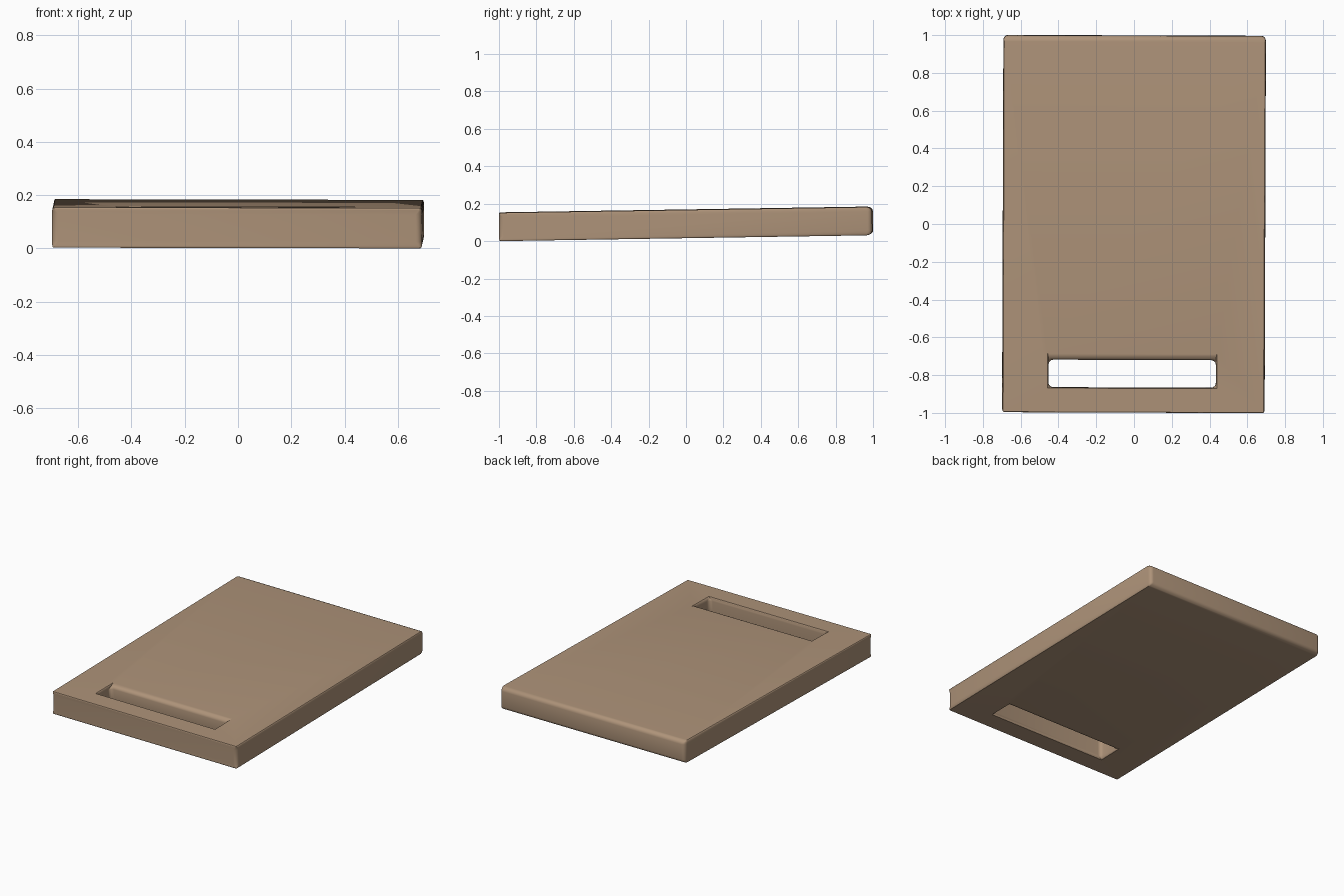
import bpy, bmesh
from math import radians
from mathutils import Matrix, Vector

if "Cube" in bpy.data.objects:
    bpy.data.objects.remove(bpy.data.objects["Cube"])

HALF_T = 0.0755


def ring(bm, x0, x1, y0, y1, z):
    return [bm.verts.new((x, y, z)) for x, y in ((x0, y0), (x1, y0), (x1, y1), (x0, y1))]


# Board: rectangular slab with a handle slot near the front edge
bm = bmesh.new()
levels = []
for z in (-HALF_T, HALF_T):
    levels.append((ring(bm, -0.695, 0.695, -0.998, 0.998, z),
                   ring(bm, -0.450, 0.436, -0.866, -0.719, z)))
(ob, ib), (ot, it) = levels
for i in range(4):
    j = (i + 1) % 4
    bm.faces.new((ot[i], ot[j], it[j], it[i]))   # top
    bm.faces.new((ob[j], ob[i], ib[i], ib[j]))   # underside
    bm.faces.new((ob[i], ob[j], ot[j], ot[i]))   # outer wall
    bm.faces.new((ib[j], ib[i], it[i], it[j]))   # slot wall
bmesh.ops.recalc_face_normals(bm, faces=bm.faces)
mesh = bpy.data.meshes.new("cutting_board")
bm.to_mesh(mesh)
bm.free()
board = bpy.data.objects.new("cutting_board", mesh)
bpy.context.collection.objects.link(board)
bpy.context.view_layer.objects.active = board
board.select_set(True)

# Rounded edges
bev = board.modifiers.new("rounded_edges", 'BEVEL')
bev.width = 0.025
bev.segments = 4
bev.limit_method = 'ANGLE'
bev.angle_limit = radians(40)
bpy.ops.object.modifier_apply(modifier=bev.name)

# Slight lean, resting on the front edge
mesh.transform(Matrix.Rotation(radians(-0.2), 4, 'Z')
               @ Matrix.Rotation(radians(0.12), 4, 'Y')
               @ Matrix.Rotation(radians(0.9), 4, 'X'))
mesh.transform(Matrix.Translation(Vector((0, 0, -min(v.co.z for v in mesh.vertices)))))
bpy.ops.object.shade_smooth_by_angle(angle=radians(35))

# Wood colour
wood = bpy.data.materials.new("wood")
wood.diffuse_color = (0.42, 0.29, 0.19, 1)
wood.use_nodes = True
wood.node_tree.nodes["Principled BSDF"].inputs["Base Color"].default_value = wood.diffuse_color
mesh.materials.append(wood)
